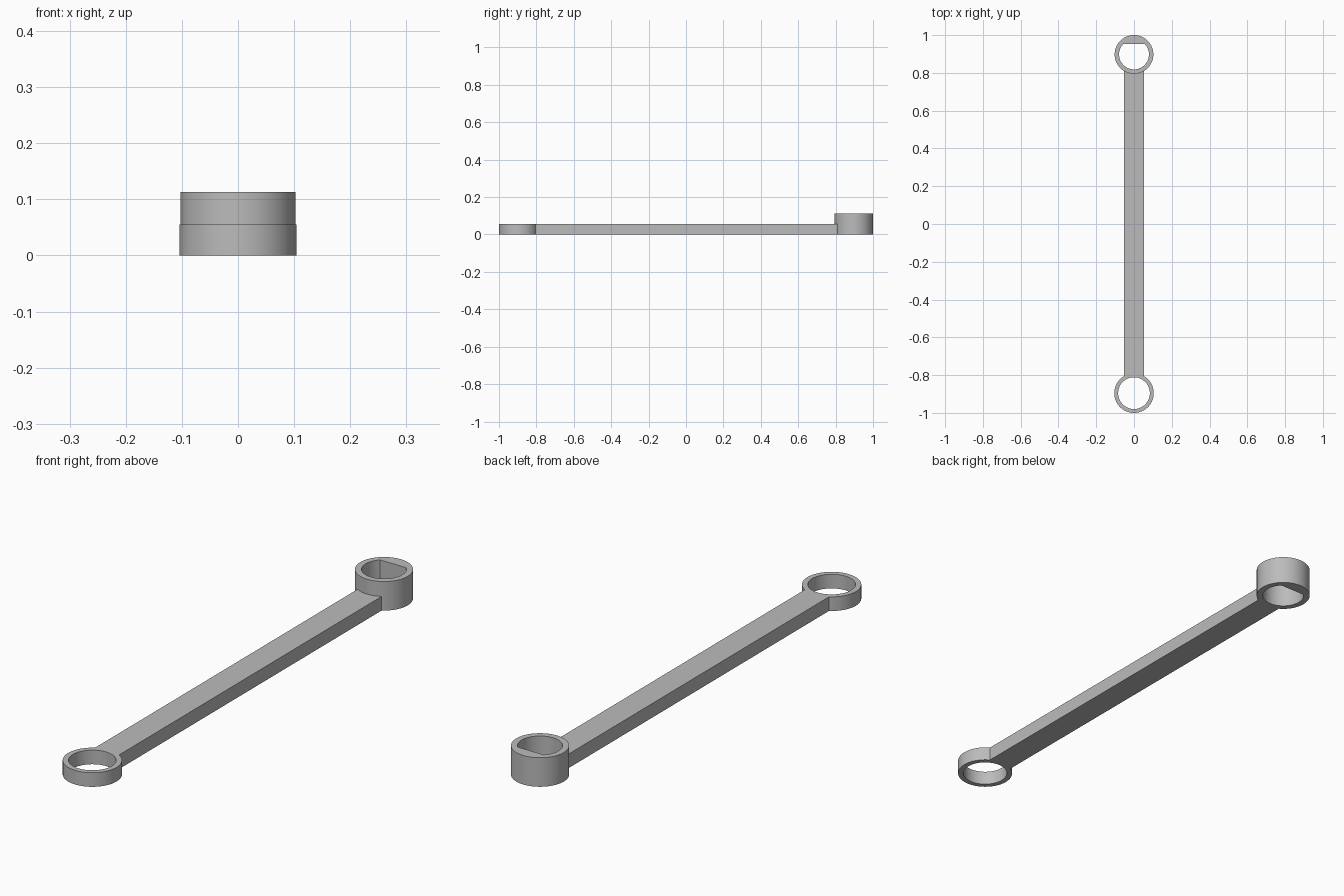
import bpy
import bmesh
from math import sin, cos, pi, asin, radians

cube = bpy.data.objects.get("Cube")
if cube:
    bpy.data.objects.remove(cube, do_unlink=True)

ARM_HALF, ARM_TOP, BOSS_TOP = 0.052, 0.055, 0.113
RING_Y, RING_R, RING_HOLE = -0.8955, 0.1045, 0.084
BOSS_Y, BOSS_R, BOSS_HOLE, BOSS_FLAT = 0.8975, 0.1025, 0.079, 0.056
SEGMENTS = 96

grey = bpy.data.materials.new("plain grey")
grey.use_nodes = True
grey.diffuse_color = (0.5, 0.5, 0.5, 1)
grey.node_tree.nodes["Principled BSDF"].inputs["Base Color"].default_value = (0.5, 0.5, 0.5, 1)


def prism(name, outline, bottom, top):
    """Extrude a flat outline straight up."""
    bm = bmesh.new()
    face = bm.faces.new([bm.verts.new((x, y, bottom)) for x, y in outline])
    grown = bmesh.ops.extrude_face_region(bm, geom=[face])["geom"]
    for v in grown:
        if isinstance(v, bmesh.types.BMVert):
            v.co.z = top
    bmesh.ops.recalc_face_normals(bm, faces=bm.faces)
    mesh = bpy.data.meshes.new(name)
    bm.to_mesh(mesh)
    bm.free()
    mesh.materials.append(grey)
    obj = bpy.data.objects.new(name, mesh)
    bpy.context.collection.objects.link(obj)
    return obj


def circle(y, r):
    steps = [2 * pi * i / SEGMENTS for i in range(SEGMENTS)]
    return [(r * cos(a), y + r * sin(a)) for a in steps]


def d_shape(y, r, flat):
    """Circle with its +y side cut off by a straight chord."""
    start = pi - asin(flat / r)
    sweep = pi + 2 * asin(flat / r)
    steps = [start + sweep * i / SEGMENTS for i in range(SEGMENTS + 1)]
    return [(r * cos(a), y + r * sin(a)) for a in steps]


def combine(target, other, operation):
    mod = target.modifiers.new(operation.lower(), 'BOOLEAN')
    mod.object = other
    mod.operation = operation
    mod.solver = 'EXACT'
    bpy.context.view_layer.objects.active = target
    bpy.ops.object.modifier_apply(modifier=mod.name)
    bpy.data.objects.remove(other, do_unlink=True)


# Flat arm running between the two ends
arm = prism("connecting_rod", [(-ARM_HALF, RING_Y), (ARM_HALF, RING_Y),
                               (ARM_HALF, BOSS_Y), (-ARM_HALF, BOSS_Y)], 0, ARM_TOP)

# Low ring at the front and tall boss at the back
combine(arm, prism("ring", circle(RING_Y, RING_R), 0, ARM_TOP), 'UNION')
combine(arm, prism("boss", circle(BOSS_Y, BOSS_R), 0, BOSS_TOP), 'UNION')

# Round hole and D-shaped hole, both right through
combine(arm, prism("ring_hole", circle(RING_Y, RING_HOLE), -0.1, 0.3), 'DIFFERENCE')
combine(arm, prism("boss_hole", d_shape(BOSS_Y, BOSS_HOLE, BOSS_FLAT), -0.1, 0.3), 'DIFFERENCE')

# Smooth round walls with crisp edges
bpy.ops.object.select_all(action='DESELECT')
arm.select_set(True)
bpy.context.view_layer.objects.active = arm
bpy.ops.object.shade_smooth_by_angle(angle=radians(30))
